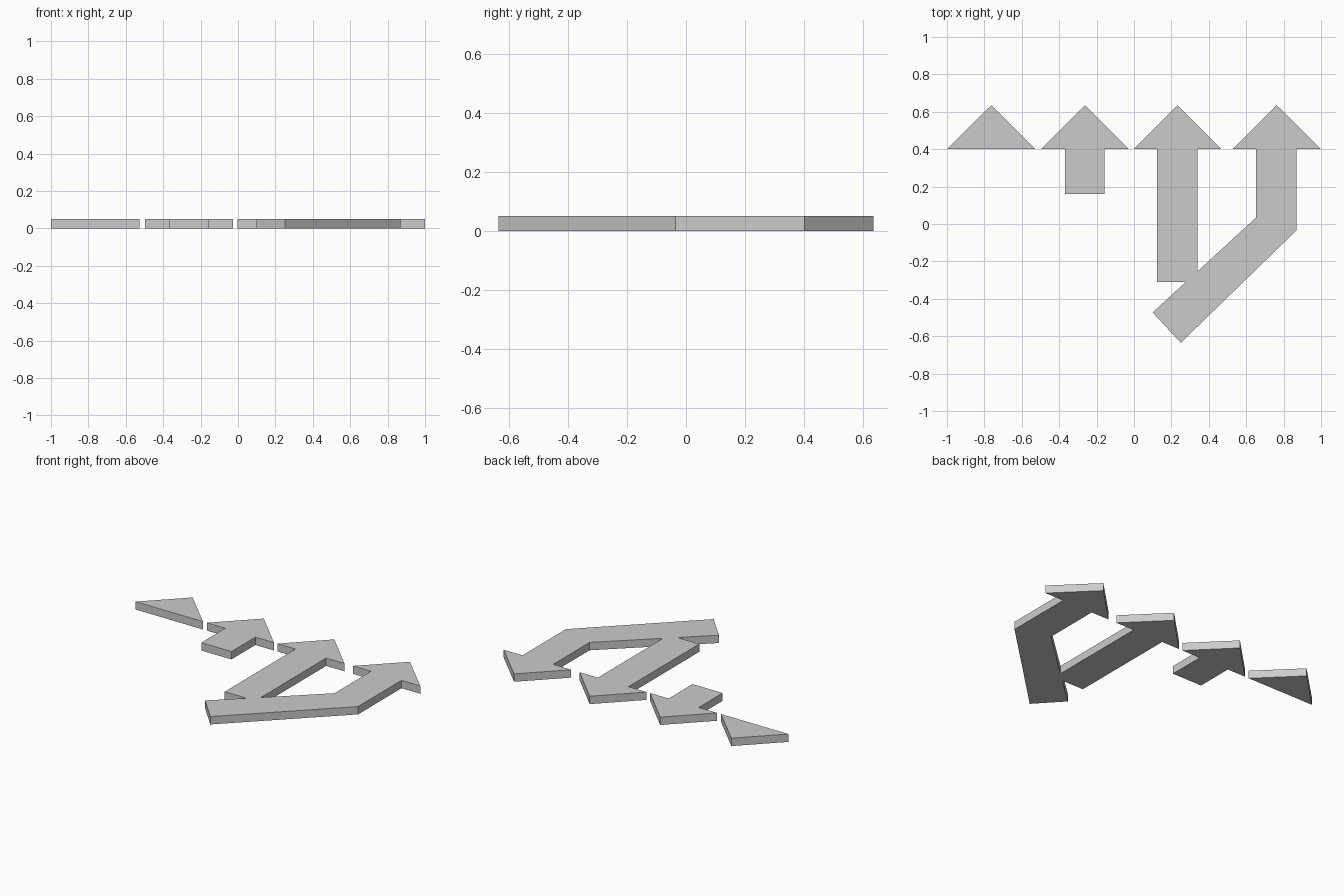
import bpy, bmesh

if "Cube" in bpy.data.objects:
    bpy.data.objects.remove(bpy.data.objects["Cube"])

HEIGHT = 0.05
TIP_Y, BASE_Y = 0.635, 0.4


def plate(name, outline):
    """Extrude a closed outline up from the ground into a flat plate."""
    bm = bmesh.new()
    face = bm.faces.new([bm.verts.new((x, y, 0)) for x, y in outline])
    top = bmesh.ops.extrude_face_region(bm, geom=[face], use_keep_orig=True)
    verts = [g for g in top["geom"] if isinstance(g, bmesh.types.BMVert)]
    bmesh.ops.translate(bm, vec=(0, 0, HEIGHT), verts=verts)
    bmesh.ops.recalc_face_normals(bm, faces=bm.faces)
    mesh = bpy.data.meshes.new(name)
    bm.to_mesh(mesh)
    bm.free()
    obj = bpy.data.objects.new(name, mesh)
    bpy.context.collection.objects.link(obj)


def head(cx, half=0.235):
    """Arrow head outline, from its left corner over the tip to the right."""
    return [(cx - half, BASE_Y), (cx, TIP_Y), (cx + half, BASE_Y)]


# Head without a stem
plate("plain_head", head(-0.763, 0.237))

# Short arrow
plate("short_arrow", head(-0.263) +
      [(-0.158, BASE_Y), (-0.158, 0.16), (-0.369, 0.16), (-0.369, BASE_Y)])

# Long arrow and bent arrow joined where the diagonal meets the long stem
long_right = [(0.339, -0.254), (0.339, BASE_Y)]
bent_right = [(0.868, BASE_Y), (0.868, -0.035), (0.25, -0.635), (0.10, -0.473)]
long_left = [(0.277, -0.31), (0.124, -0.31), (0.124, BASE_Y)]
plate("branching_arrows",
      long_left + head(0.232) + long_right[::-1] +
      [(0.653, 0.035), (0.653, BASE_Y)] + head(0.763, 0.237) + bent_right)
